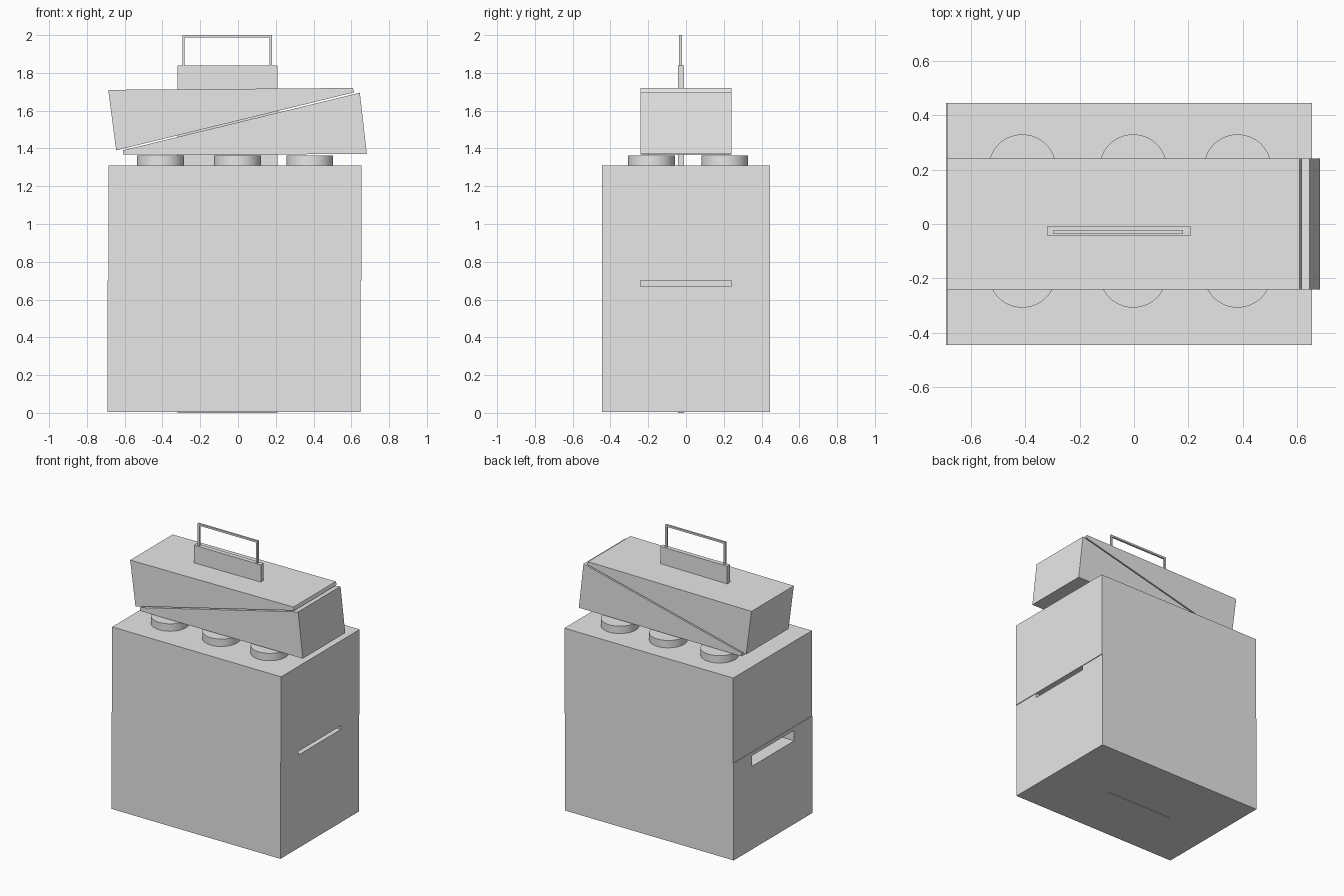
import bpy
import bmesh

old = bpy.data.objects.get("Cube")
if old:
    bpy.data.objects.remove(old, do_unlink=True)

grey = bpy.data.materials.new("plain grey")
grey.use_nodes = True
grey.diffuse_color = (0.8, 0.8, 0.8, 1)
grey.node_tree.nodes["Principled BSDF"].inputs["Base Color"].default_value = (0.8, 0.8, 0.8, 1)


def prism(name, profile, y0, y1):
    """Extrude an x-z profile from y0 to y1."""
    bm = bmesh.new()
    face = bm.faces.new([bm.verts.new((x, y0, z)) for x, z in profile])
    ext = bmesh.ops.extrude_face_region(bm, geom=[face])["geom"]
    for v in ext:
        if isinstance(v, bmesh.types.BMVert):
            v.co.y = y1
    bmesh.ops.recalc_face_normals(bm, faces=bm.faces)
    mesh = bpy.data.meshes.new(name)
    bm.to_mesh(mesh)
    bm.free()
    mesh.materials.append(grey)
    obj = bpy.data.objects.new(name, mesh)
    bpy.context.collection.objects.link(obj)
    return obj


def box(name, x0, x1, y0, y1, z0, z1):
    return prism(name, [(x0, z0), (x1, z0), (x1, z1), (x0, z1)], y0, y1)


def cut(target, cutter):
    cutter.hide_render = True
    bpy.context.view_layer.objects.active = target
    mod = target.modifiers.new("slot", 'BOOLEAN')
    mod.operation = 'DIFFERENCE'
    mod.object = cutter
    bpy.ops.object.modifier_apply(modifier=mod.name)
    bpy.data.objects.remove(cutter, do_unlink=True)


# Body halves, the upper one shifted slightly sideways
lower = box("lower_body", -0.69, 0.648, -0.445, 0.445, 0.004, 0.70)
box("upper_body", -0.686, 0.653, -0.445, 0.445, 0.70, 1.31)

# Slots in the two narrow ends
cut(lower, box("wide_slot_cutter", -0.8, -0.35, -0.24, 0.24, 0.60, 0.675))
cut(lower, box("thin_slot_cutter", 0.35, 0.8, -0.24, 0.24, 0.67, 0.72))

# Upright plate running through the whole body
box("centre_plate", -0.32, 0.21, -0.042, -0.01, 0, 1.84)

# Carrying handle
handle = [(-0.295, 1.84), (-0.295, 2.0), (0.18, 2.0), (0.18, 1.84),
          (0.167, 1.84), (0.167, 1.987), (-0.282, 1.987), (-0.282, 1.84)]
prism("handle", handle, -0.036, -0.022)

# Two wedges forming the head
prism("upper_wedge", [(-0.645, 1.39), (0.615, 1.697), (0.608, 1.72), (-0.687, 1.71)], -0.24, 0.24)
prism("lower_wedge", [(-0.61, 1.367), (0.682, 1.37), (0.645, 1.695), (-0.61, 1.39)], -0.24, 0.24)

# Round studs in two rows
for row, y in (("front", -0.183), ("back", 0.205)):
    for side, x in (("right", -0.41), ("middle", -0.003), ("left", 0.38)):
        bpy.ops.mesh.primitive_cylinder_add(vertices=64, radius=0.124, depth=0.06,
                                            location=(x, y, 1.333))
        stud = bpy.context.object
        stud.name = f"{row}_{side}_stud"
        stud.data.materials.append(grey)
        bpy.ops.object.shade_smooth_by_angle()
